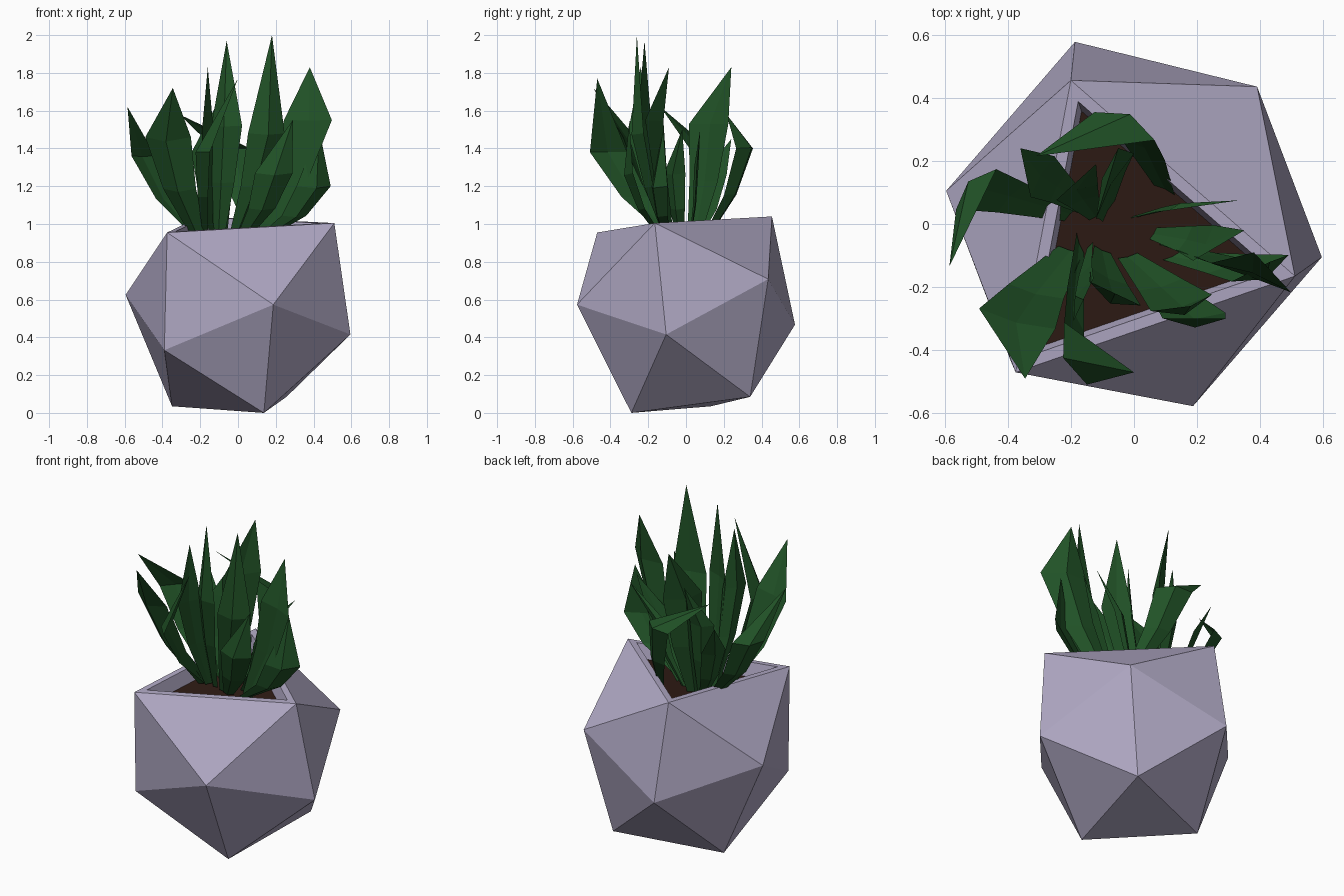
import bpy, bmesh, math
from mathutils import Vector as V

if "Cube" in bpy.data.objects:
    bpy.data.objects.remove(bpy.data.objects["Cube"])

def finish(bm, name, color):
    bmesh.ops.recalc_face_normals(bm, faces=bm.faces)
    me = bpy.data.meshes.new(name)
    bm.to_mesh(me)
    bm.free()
    ob = bpy.data.objects.new(name, me)
    bpy.context.collection.objects.link(ob)
    mat = bpy.data.materials.new(name + "_mat")
    mat.diffuse_color = (*color, 1)
    mat.use_nodes = True
    mat.node_tree.nodes["Principled BSDF"].inputs["Base Color"].default_value = mat.diffuse_color
    me.materials.append(mat)

# Pot: tilted icosahedron, six corners mirrored through its centre
centre = V((0, 0, 0.52))
rim = [V((-0.375, -0.47, 0.955)), V((0.51, -0.165, 1.005)), V((-0.20, 0.455, 1.04))]
belt = [V((0.187, -0.577, 0.573)), V((-0.595, 0.105, 0.625)), V((0.39, 0.435, 0.708))]
bm = bmesh.new()
for p in rim + belt:
    bm.verts.new(p)
    bm.verts.new(2 * centre - p)
bmesh.ops.convex_hull(bm, input=bm.verts)

# Narrow the foot
for v in bm.verts:
    if v.co.z < 0.2:
        v.co.x *= 0.685
        v.co.y = v.co.y * 0.68 + 0.02
        v.co.z = max(0, v.co.z)

# Planting hole in the top face
mid = sum(rim, V()) / 3
top = max(bm.faces, key=lambda f: f.calc_center_median().z)
for scale, drop in ((0.87, 0), (0.80, 0.10)):
    bmesh.ops.inset_region(bm, faces=[top], thickness=0.01)
    for v in top.verts:
        r = min(rim, key=lambda q: (q - v.co).length)
        v.co = mid + (r - mid) * scale - V((0, 0, drop))
finish(bm, "pot", (0.44, 0.40, 0.56))

# Soil
bm = bmesh.new()
bm.faces.new([bm.verts.new(mid + (r - mid) * 0.81 - V((0, 0, 0.085))) for r in rim])
finish(bm, "soil", (0.028, 0.011, 0.007))

# Leaf: thin folded blade with a narrow base, wide shoulder and pointed tip
def leaf(bm, bx, by, cx, cy, cz, tx, ty, tz, width, angle):
    base, wide, tip = V((bx, by, 0.92)), V((cx, cy, cz)), V((tx, ty, tz))
    a = math.radians(angle)
    side = V((math.cos(a), math.sin(a), 0)) * width / 2
    fold = side.cross(tip - base).normalized()
    outward = V((cx + 0.05, cy + 0.06, 0))
    if fold.dot(outward) < 0:
        fold = -fold
    bend = base.lerp(wide, 0.55) + V((0, 0, -0.03)) + outward * 0.05
    rings = []
    for p, w in ((base, 0.32), (bend, 0.72), (wide, 1.0)):
        d = fold * width * w
        rings.append([bm.verts.new(q) for q in
                      (p - side * w, p + d * 0.06, p + side * w, p + d * 0.2)])
    end = bm.verts.new(tip)
    for lo, hi in zip(rings, rings[1:]):
        for i in range(4):
            j = (i + 1) % 4
            bm.faces.new((lo[i], lo[j], hi[j], hi[i]))
    for i in range(4):
        bm.faces.new((rings[-1][i], rings[-1][(i + 1) % 4], end))
    bm.faces.new(rings[0])

# base x y, shoulder x y z, tip x y z, width, direction
leaves = [
    (-.20, .03, -.50, .11, 1.36, -.585, -.135, 1.62, .18, 45),
    (-.20, -.08, -.37, -.30, 1.46, -.345, -.49, 1.72, .25, -15),
    (-.17, -.06, -.185, -.41, 1.38, 0, -.47, 1.77, .21, -70),
    (.10, .10, -.03, .31, 1.40, -.31, .215, 1.58, .21, -25),
    (-.08, .04, -.06, .12, 1.53, -.05, .24, 1.83, .24, 60),
    (-.02, -.10, .15, -.25, 1.48, .18, -.26, 2.0, .20, 15),
    (-.10, -.08, -.06, -.22, 1.52, -.06, -.22, 1.97, .18, -25),
    (-.14, -.08, -.16, -.24, 1.48, -.16, -.24, 1.83, .15, 65),
    (.12, -.08, .37, -.17, 1.55, .38, -.09, 1.83, .27, -20),
    (.12, -.10, .40, -.14, 1.20, .43, -.12, 1.50, .20, 25),
    (0, .02, .15, .05, 1.30, .335, .075, 1.50, .08, 10),
    (-.15, .05, -.29, .15, 1.26, -.36, .24, 1.45, .15, 60),
    (.02, -.12, .19, -.29, 1.27, .29, -.30, 1.55, .20, 5),
    (.06, -.03, .22, -.06, 1.27, .35, -.02, 1.50, .13, 60),
    (-.12, .02, -.18, .10, 1.38, -.12, .19, 1.62, .14, 20),
]
bm = bmesh.new()
for row in leaves:
    leaf(bm, *row)
finish(bm, "leaves", (0.015, 0.085, 0.02))
